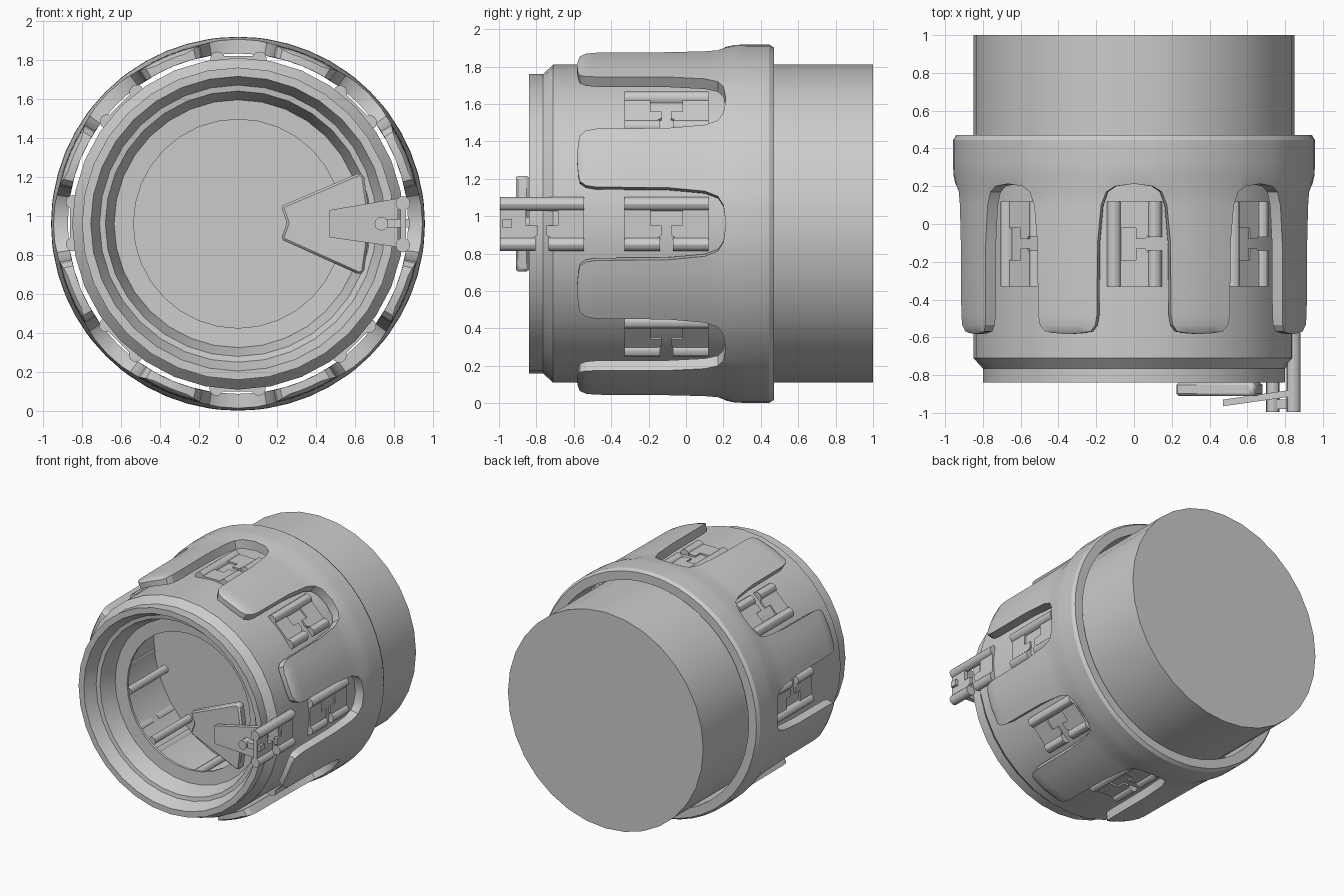
import bpy, bmesh, math
from mathutils import Vector

if "Cube" in bpy.data.objects:
    bpy.data.objects.remove(bpy.data.objects["Cube"])

CZ = 0.96  # height of the long axis
N = 32     # sides of the round parts


def polar(r, deg, y):
    a = math.radians(deg)
    return Vector((r * math.cos(a), y, CZ + r * math.sin(a)))


def finish(name, bm, recalc=True, smooth=30):
    if recalc:
        bmesh.ops.recalc_face_normals(bm, faces=bm.faces)
    me = bpy.data.meshes.new(name)
    bm.to_mesh(me)
    bm.free()
    ob = bpy.data.objects.new(name, me)
    bpy.context.collection.objects.link(ob)
    bpy.ops.object.select_all(action='DESELECT')
    ob.select_set(True)
    bpy.context.view_layer.objects.active = ob
    bpy.ops.object.shade_smooth_by_angle(angle=math.radians(smooth))
    return ob


def lathe(name, profile):
    bm = bmesh.new()
    for k in range(N):
        a0, a1 = 360 * k / N, 360 * (k + 1) / N
        for (r0, y0), (r1, y1) in zip(profile, profile[1:]):
            pts = [polar(r0, a0, y0), polar(r1, a0, y1)]
            if r1 > 0:
                pts.append(polar(r1, a1, y1))
            if r0 > 0:
                pts.append(polar(r0, a1, y0))
            bm.faces.new([bm.verts.new(p) for p in pts])
    bmesh.ops.remove_doubles(bm, verts=bm.verts, dist=1e-5)
    return finish(name, bm)


def prism(bm, outline, offset):
    """Extrude a closed outline of 3D points by an offset."""
    n = len(outline)
    a = [bm.verts.new(p) for p in outline]
    b = [bm.verts.new(Vector(p) + Vector(offset)) for p in outline]
    bm.faces.new(a)
    bm.faces.new(b[::-1])
    for i in range(n):
        bm.faces.new((a[i], b[i], b[(i + 1) % n], a[(i + 1) % n]))


def rod(bm, x, z, y0, y1, r, sides=12):
    ring = [(x + r * math.cos(2 * math.pi * i / sides), y0,
             z + r * math.sin(2 * math.pi * i / sides)) for i in range(sides)]
    prism(bm, ring, (0, y1 - y0, 0))


# body: hollow cup with stepped front lip
lathe("body", [(0, 1), (.85, 1), (.85, -.71), (.80, -.765), (.80, -.84),
               (.755, -.84), (.71, -.75), (.68, -.745), (.645, -.65),
               (.635, -.62), (.535, -.615), (.535, -.595), (.825, -.58),
               (.825, .13), (0, .13)])

# pins inside the cup
bm = bmesh.new()
for k in range(12):
    p = polar(.76, 17 + 30 * k, 0)
    rod(bm, p.x, p.z, -.33, .14, .03)
finish("inner_pins", bm)

# sleeve: ring with eight rounded fingers, outer and inner skins joined at the rim
T = 13.5
finger_prof = [(.912, -.577, 5.5), (.922, -.568, 8.2), (.932, -.535, 9.8), (.935, -.48, 10.4),
               (.937, -.10, 10.6), (.938, .10, 11.8), (.939, .17, T)]
ring_prof = [(.956, .26), (.958, .32), (.958, .445), (.942, .47)]
inner_cols = [-T, -T / 2, 0, T / 2, T]
cols = [-22.5, -16.5] + inner_cols + [16.5, 22.5]
edge_y = {16.5: .20, 22.5: .213}
bm = bmesh.new()


def sleeve_rows(mid, inside):
    def rad(r, y):
        return (.872 if y < .22 else .874) if inside else r
    fing = [[polar(rad(r, y), mid + h * t / T, y - .006 * (1 - abs(t) / T) * (y < -.57))
             for t in inner_cols] for r, y, h in finger_prof]
    low = [edge_y.get(abs(c), .17) for c in cols]
    ring = [[polar(rad(.939 + .15 * (y - .17), y), mid + c, y) for c, y in zip(cols, low)]]
    ring += [[polar(rad(r, y), mid + c, y) for c in cols] for r, y in ring_prof]
    return fing, ring


def quad(*pts):
    bm.faces.new([bm.verts.new(p) for p in pts])


def strip(a, b):
    for i in range(len(a) - 1):
        quad(a[i], b[i], b[i + 1], a[i + 1])


for k in range(8):
    mid = 45 * k + 22.5
    (fo, ro), (fi, ri) = sleeve_rows(mid, False), sleeve_rows(mid, True)
    for rows in (fo, ro, fi, ri):
        for a, b in zip(rows, rows[1:]):
            strip(a, b)
    strip(fo[0], fi[0])                      # finger tip
    strip(ro[-1], ri[-1])                    # back rim
    for s in (0, -1):                        # finger sides
        strip([r[s] for r in fo], [r[s] for r in fi])
    for sl in (slice(0, 3), slice(6, 9)):    # rounded gap ends
        strip(ro[0][sl], ri[0][sl])
bmesh.ops.remove_doubles(bm, verts=bm.verts, dist=1e-4)
finish("finger_sleeve", bm, smooth=25)


# clip: one full rod, one split rod and a plate with a T-shaped cutout
def clip(name, shift=0.0, angle=0.0):
    bm = bmesh.new()
    x, y0, y1 = .845, -.33, .12
    rod(bm, x, .105, y0, y1, .037)
    rod(bm, x, -.11, y0, -.14, .037)
    rod(bm, x, -.11, -.07, y1, .037)
    half = [(y0, .105), (y0, -.11), (-.165, -.11), (-.165, -.085), (-.13, -.06),
            (-.13, -.01), (-.19, -.01), (-.19, .085), (-.105, .085), (-.105, .105)]
    for side in (1, -1):
        pts = [(x - .012, -.105 + side * (y + .105), z) for y, z in half]
        prism(bm, pts, (.027, 0, 0))
    ob = finish(name, bm)
    ob.location = (0, shift, CZ)
    ob.rotation_euler = (0, -math.radians(angle), 0)


for k in range(8):
    clip("clip_%d" % k, 0, 45 * k)
clip("front_latch_clip", -.665)

# front latch: hinge pin, cross bar, tilted tongue and wedge plate
bm = bmesh.new()
rod(bm, .735, CZ, -.995, -.80, .035)
prism(bm, [(.74, -.98, .94), (.88, -.98, .94), (.88, -.98, .985), (.74, -.98, .985)],
      (0, .05, 0))
finish("latch_pin", bm)

bm = bmesh.new()
prism(bm, [(.47, -.965, .89), (.82, -.915, .84), (.82, -.915, 1.09), (.47, -.965, 1.03)],
      (0, .035, 0))
finish("latch_tongue", bm)

bm = bmesh.new()
prism(bm, [(.22, -.91, .88), (.62, -.91, .70), (.645, -.91, .71), (.68, -.91, .96),
           (.645, -.91, 1.21), (.62, -.91, 1.22), (.22, -.91, 1.05), (.25, -.91, .965)],
      (0, .07, 0))
wedge = finish("wedge_plate", bm)
bev = wedge.modifiers.new("edge", 'BEVEL')
bev.width = .012
bev.segments = 1
